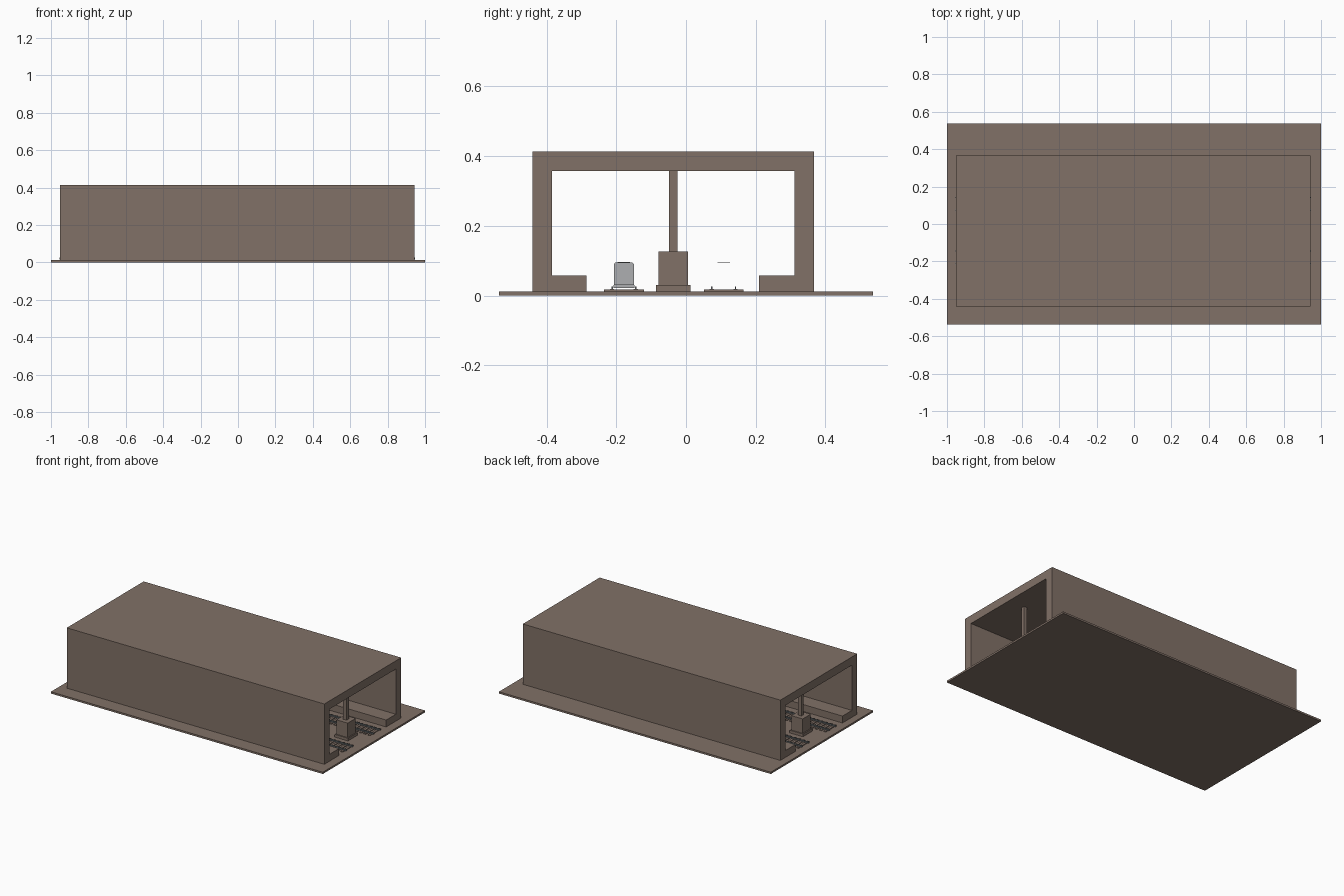
import bpy, bmesh

if "Cube" in bpy.data.objects:
    bpy.data.objects.remove(bpy.data.objects["Cube"])

def mat(name, rgb):
    m = bpy.data.materials.new(name)
    m.diffuse_color = (*rgb, 1)
    m.use_nodes = True
    m.node_tree.nodes["Principled BSDF"].inputs["Base Color"].default_value = m.diffuse_color
    return m

BROWN = mat("brown concrete", (0.22, 0.165, 0.135))
GREY = mat("light grey metal", (0.42, 0.43, 0.44))
DARK = mat("dark steel", (0.17, 0.19, 0.20))

def finish(name, bm, m):
    me = bpy.data.meshes.new(name)
    bm.to_mesh(me)
    bm.free()
    me.materials.append(m)
    ob = bpy.data.objects.new(name, me)
    bpy.context.collection.objects.link(ob)
    return ob

def boxes(name, items, m):
    """One object made from boxes given as (x0, x1, y0, y1, z0, z1)."""
    bm = bmesh.new()
    for x0, x1, y0, y1, z0, z1 in items:
        for v in bmesh.ops.create_cube(bm, size=1)['verts']:
            v.co = ((x0 + x1) / 2 + v.co.x * (x1 - x0),
                    (y0 + y1) / 2 + v.co.y * (y1 - y0),
                    (z0 + z1) / 2 + v.co.z * (z1 - z0))
    return finish(name, bm, m)

def extrude_x(name, profile, x0, x1, m):
    """Extrude a closed (y, z) profile along x."""
    bm = bmesh.new()
    f = bm.faces.new([bm.verts.new((x0, y, z)) for y, z in profile])
    r = bmesh.ops.extrude_face_region(bm, geom=[f])
    for v in r['geom']:
        if isinstance(v, bmesh.types.BMVert):
            v.co.x = x1
    bmesh.ops.recalc_face_normals(bm, faces=bm.faces)
    return finish(name, bm, m)

X0, X1, FLOOR = -0.951, 0.943, 0.012

# Ground slab
boxes("ground_slab", [(-1, 1, -0.537, 0.537, 0, FLOOR)], BROWN)

# Tunnel shell with side walkways
extrude_x("tunnel_shell", [
    (-0.440, FLOOR), (-0.285, FLOOR), (-0.285, 0.058), (-0.384, 0.058),
    (-0.384, 0.358), (0.311, 0.358), (0.311, 0.058), (0.210, 0.058),
    (0.210, FLOOR), (0.367, FLOOR), (0.367, 0.413), (-0.440, 0.413)], X0, X1, BROWN)

# Central row of columns: footing, pedestal, shaft
cy = -0.0365
N = 7
for i in range(N):
    cx = -0.82 + 1.64 * i / (N - 1)
    boxes("column", [(cx - h, cx + h, cy - h, cy + h, z0, z1) for h, z0, z1 in
                     ((0.049, FLOOR, 0.030), (0.042, 0.030, 0.126), (0.012, 0.126, 0.358))], BROWN)

# Two tracks: sleepers, rails with foot and head, overhead strip
for side, ty in (("left", -0.178), ("right", 0.108)):
    ties = 60
    step = (X1 - X0) / ties
    boxes(side + "_sleepers", [
        (X0 + step * (i + 0.25), X0 + step * (i + 0.75), ty - 0.057, ty + 0.057, FLOOR, 0.017)
        for i in range(ties)], BROWN)
    rails = []
    for s in (-1, 1):
        ry = ty + s * 0.034
        rails += [(X0 - 0.004, X1 + 0.004, ry - 0.006, ry + 0.006, 0.017, 0.019),
                  (X0 - 0.004, X1 + 0.004, ry - 0.002, ry + 0.002, 0.019, 0.026)]
    boxes(side + "_rails", rails, DARK)
    boxes(side + "_roof_strip", [(-0.38, 0.38, ty - 0.018, ty + 0.018, 0.0945, 0.0965)], DARK)

# Grey rail car on the left track
ty = -0.178
extrude_x("rail_car_body", [(ty - 0.029, 0.030), (ty + 0.029, 0.030), (ty + 0.029, 0.090),
                            (ty + 0.025, 0.0945), (ty - 0.025, 0.0945), (ty - 0.029, 0.090)],
          -0.4, 0.4, GREY)
boxes("rail_car_bogies", [(x - 0.05, x + 0.05, ty - 0.03, ty + 0.03, 0.022, 0.030)
                          for x in (-0.3, 0.3)], GREY)
